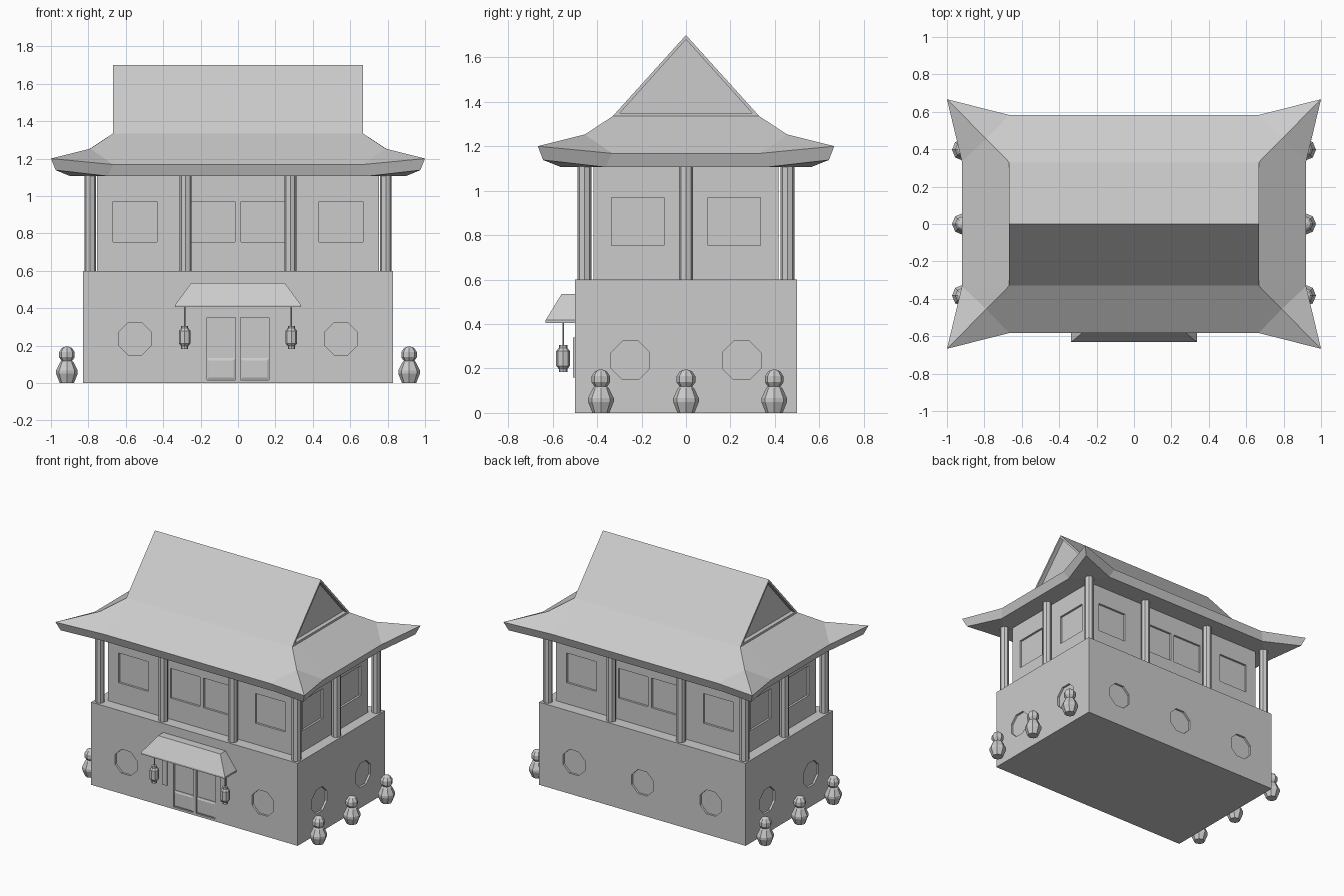
import bpy, bmesh, math
from math import cos, sin, pi

if "Cube" in bpy.data.objects:
    bpy.data.objects.remove(bpy.data.objects["Cube"])


def make(name, verts, faces):
    bm = bmesh.new()
    vs = [bm.verts.new(v) for v in verts]
    for f in faces:
        bm.faces.new([vs[i] for i in f])
    bmesh.ops.remove_doubles(bm, verts=bm.verts, dist=1e-4)
    bmesh.ops.recalc_face_normals(bm, faces=bm.faces)
    me = bpy.data.meshes.new(name)
    bm.to_mesh(me)
    bm.free()
    ob = bpy.data.objects.new(name, me)
    bpy.context.collection.objects.link(ob)
    return ob


def loft_data(rings):
    n = len(rings[0])
    verts = [p for r in rings for p in r]
    faces = [list(range(n)), list(range(len(verts) - n, len(verts)))]
    for k in range(len(rings) - 1):
        for i in range(n):
            j = (i + 1) % n
            faces.append([k * n + i, k * n + j, k * n + n + j, k * n + n + i])
    return verts, faces


def loft(name, rings):
    return make(name, *loft_data(rings))


def rect_z(x0, x1, y0, y1, z):
    return [(x0, y0, z), (x1, y0, z), (x1, y1, z), (x0, y1, z)]


def box(name, x0, x1, y0, y1, z0, z1):
    return loft(name, [rect_z(x0, x1, y0, y1, z0), rect_z(x0, x1, y0, y1, z1)])


def turned(name, x, y, profile, n=8):
    return loft(name, [[(x + r * cos(2 * pi * i / n), y + r * sin(2 * pi * i / n), z)
                        for i in range(n)] for r, z in profile])


def recess(wall, name, openings):
    """Sink outlines into a wall; each opening is (side, wall distance, depth, outline)."""
    verts, faces = [], []
    for side, dist, depth, outline in openings:
        a = {'front': 0, 'right': pi / 2, 'back': pi, 'left': -pi / 2}[side]
        rings = []
        for d in (dist - depth, dist + 0.05):
            rings.append([(u * cos(a) + d * sin(a), u * sin(a) - d * cos(a), z)
                          for u, z in outline])
        v, f = loft_data(rings)
        faces += [[i + len(verts) for i in q] for q in f]
        verts += v
    cutter = make(name, verts, faces)
    cutter.hide_render = True
    cutter.hide_set(True)
    m = wall.modifiers.new("recesses", 'BOOLEAN')
    m.operation = 'DIFFERENCE'
    m.solver = 'EXACT'
    m.object = cutter


def square(u, z, hu, hz):
    return [(u - hu, z - hz), (u + hu, z - hz), (u + hu, z + hz), (u - hu, z + hz)]


def octagon(u, z, r=0.094):
    return [(u + r * cos(pi / 8 + i * pi / 4), z + r * sin(pi / 8 + i * pi / 4)) for i in range(8)]


# lower storey with round windows and door recesses
base = box("lower_storey", -0.83, 0.83, -0.5, 0.5, 0, 0.6)
cuts = [('front', 0.5, 0.015, octagon(u, 0.236)) for u in (-0.55, 0.55)]
cuts += [('back', 0.5, 0.015, octagon(u, 0.236)) for u in (-0.55, 0, 0.55)]
cuts += [(s, 0.83, 0.015, octagon(u, 0.236)) for s in ('left', 'right') for u in (-0.25, 0.25)]
cuts += [('front', 0.5, 0.015, square(u, 0.183, 0.077, 0.167)) for u in (-0.09, 0.09)]
recess(base, "lower_cutter", cuts)

# upper storey with square windows
upper = box("upper_storey", -0.753, 0.753, -0.417, 0.417, 0.6, 1.11)
cuts = [(s, 0.417, 0.015, square(u, 0.861, 0.118, 0.108))
        for s in ('front', 'back') for u in (-0.55, -0.133, 0.133, 0.55)]
cuts += [(s, 0.753, 0.015, square(u, 0.861, 0.118, 0.108))
         for s in ('left', 'right') for u in (-0.218, 0.218)]
recess(upper, "upper_cutter", cuts)

# veranda columns
spots = [(x, y) for x in (-0.79, -0.28, 0.28, 0.79) for y in (-0.457, 0.457)]
for x, y in spots + [(-0.79, 0), (0.79, 0)]:
    turned("column", x, y, [(0.032, 0.6), (0.032, 1.11)])

# roof: one quarter, reflected into four
Q = {
    'R0': (0, 0, 1.70), 'R1': (.667, 0, 1.70), 'A': (.667, .33, 1.335), 'A0': (0, .33, 1.335),
    'A1': (.667, 0, 1.335), 'E': (.667, .583, 1.168), 'E0': (0, .583, 1.168),
    'F': (.92, .333, 1.168), 'F0': (.92, 0, 1.168), 'B': (.79, .455, 1.253), 'C': (1, .667, 1.2),
    'e': (.695, .562, 1.106), 'e0': (0, .562, 1.106), 'f': (.897, .362, 1.106),
    'f0': (.897, 0, 1.106), 'c': (.975, .643, 1.138), 'o': (0, 0, 1.106),
    'G0': (.667, 0, 1.68), 'G1': (.667, .297, 1.35), 'G2': (.667, 0, 1.35),
    'H0': (.637, 0, 1.68), 'H1': (.637, .297, 1.35), 'H2': (.637, 0, 1.35),
}
patches = ("R0 R1 A A0|A0 A E E0|A B E|B C E|A F B|B F C|A1 A F F0|E0 E e e0|E C c e|C F f c|"
           "F F0 f0 f|o f0 f e e0|e f c|R1 A G1 G0|A A1 G2 G1|G0 G1 H1 H0|G1 G2 H2 H1|H0 H1 H2")
keys = list(Q)
verts, faces = [], []
for sx in (1, -1):
    for sy in (1, -1):
        off = len(verts)
        verts += [(sx * Q[k][0], sy * Q[k][1], Q[k][2]) for k in keys]
        faces += [[off + keys.index(k) for k in p.split()] for p in patches.split('|')]
make("roof", verts, faces)

# door canopy
loft("door_canopy", [rect_z(-.337, .337, -.632, -.49, .405), rect_z(-.337, .337, -.632, -.49, .417),
                     rect_z(-.25, .25, -.56, -.49, .535)])

for s in (-1, 1):
    # raised panel at the foot of each door
    rings = []
    for y, h, v in ((-.48, .077, .059), (-.49, .077, .059), (-.496, .065, .045)):
        rings.append([(u, y, z) for u, z in square(s * .09, .075, h, v)])
    loft("door_panel", rings)
    # plaque beside the door
    box("door_plaque", s * .236 - .021, s * .236 + .021, -.508, -.49, .16, .34)
    # hanging lantern
    turned("lantern", s * .285, -.553, [(.019, .183), (.019, .197), (.031, .212), (.031, .278),
                                        (.019, .293), (.019, .305)])
    turned("lantern_cord", s * .285, -.553, [(.004, .30), (.004, .41)], 6)
    # stone posts along the sides
    for y in (-.383, 0, .397):
        turned("stone_post", s * .915, y, [(.038, 0), (.058, .05), (.058, .066), (.036, .112),
                                           (.028, .118), (.042, .138), (.042, .165),
                                           (.027, .187), (.008, .195)])
